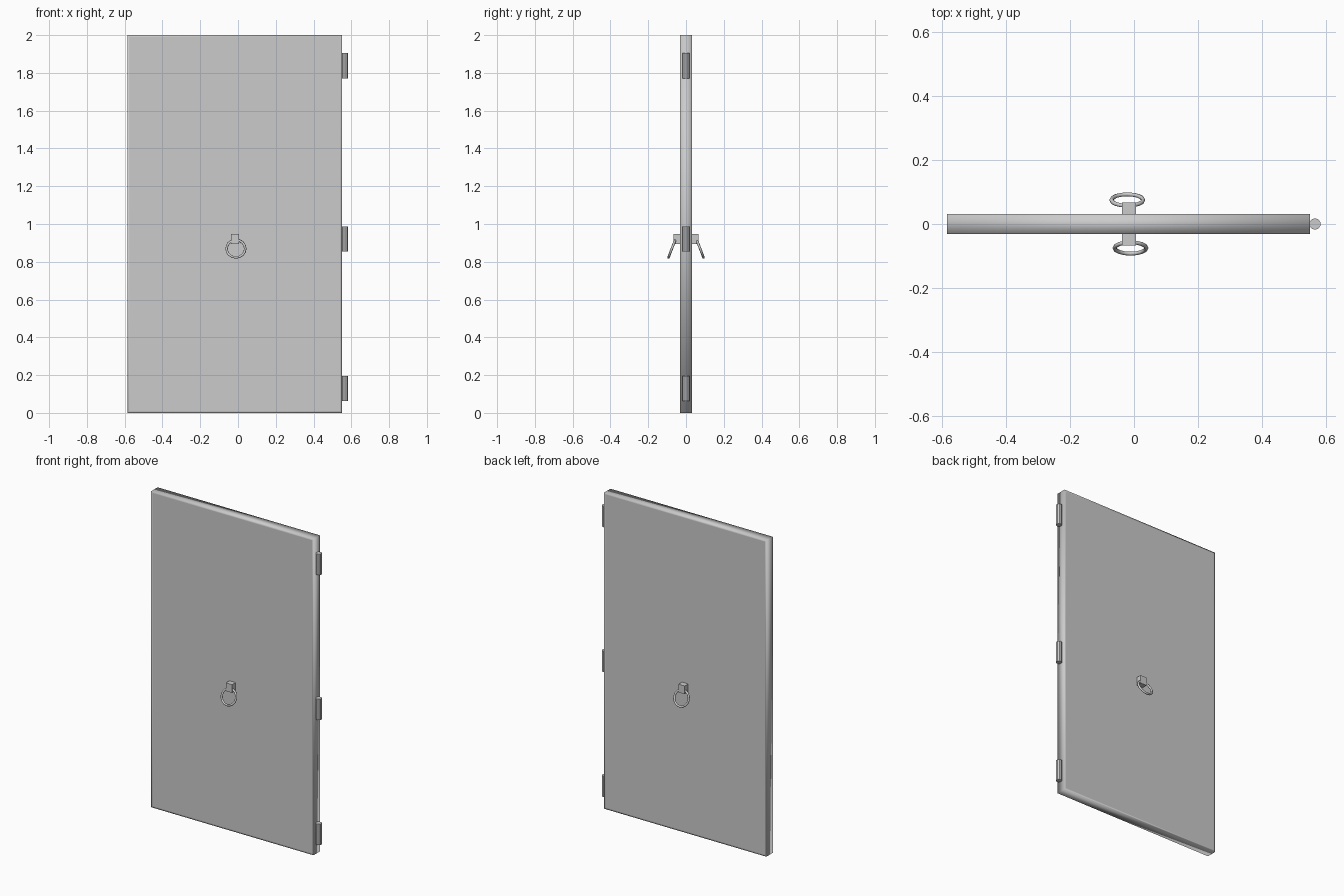
import bpy, bmesh, math

if "Cube" in bpy.data.objects:
    bpy.data.objects.remove(bpy.data.objects["Cube"])

def box(name, x0, x1, y0, y1, z0, z1):
    bpy.ops.mesh.primitive_cube_add(size=1, location=((x0 + x1) / 2, (y0 + y1) / 2, (z0 + z1) / 2))
    o = bpy.context.object
    o.name = name
    o.scale = (x1 - x0, y1 - y0, z1 - z0)
    bpy.ops.object.transform_apply(location=False, rotation=False, scale=True)
    return o

# Door slab: square-cornered box, softly shaded with support loops on both faces
door = box("door_panel", -0.585, 0.551, -0.032, 0.032, 0, 2)
bm = bmesh.new()
bm.from_mesh(door.data)
broad = [f for f in bm.faces if abs(f.normal.y) > 0.9]
bmesh.ops.inset_individual(bm, faces=broad, thickness=0.015)
for f in bm.faces:
    f.smooth = True
bm.to_mesh(door.data)
bm.free()

# Hinge barrels down the right edge
for i, z in enumerate((0.13, 0.921, 1.838)):
    bpy.ops.mesh.primitive_cylinder_add(vertices=10, radius=0.018, depth=0.133,
                                        location=(0.566, 0, z))
    bpy.context.object.name = f"hinge_{i + 1}"

# Ring pulls: a mounting block and a tilted ring on each face
tilt = math.radians(21)
for side, s in (("front", -1), ("back", 1)):
    y0, y1 = sorted((s * 0.025, s * 0.067))
    box(f"{side}_ring_mount", -0.038, 0.006, y0, y1, 0.895, 0.947)
    bpy.ops.mesh.primitive_torus_add(major_segments=16, minor_segments=8,
                                     major_radius=0.0495, minor_radius=0.0065,
                                     location=(-0.016 - s * 0.005, s * 0.075, 0.869),
                                     rotation=(math.pi / 2 + s * tilt, 0, 0))
    bpy.context.object.name = f"{side}_ring_pull"
    bpy.ops.object.shade_smooth_by_angle(angle=math.radians(50))
